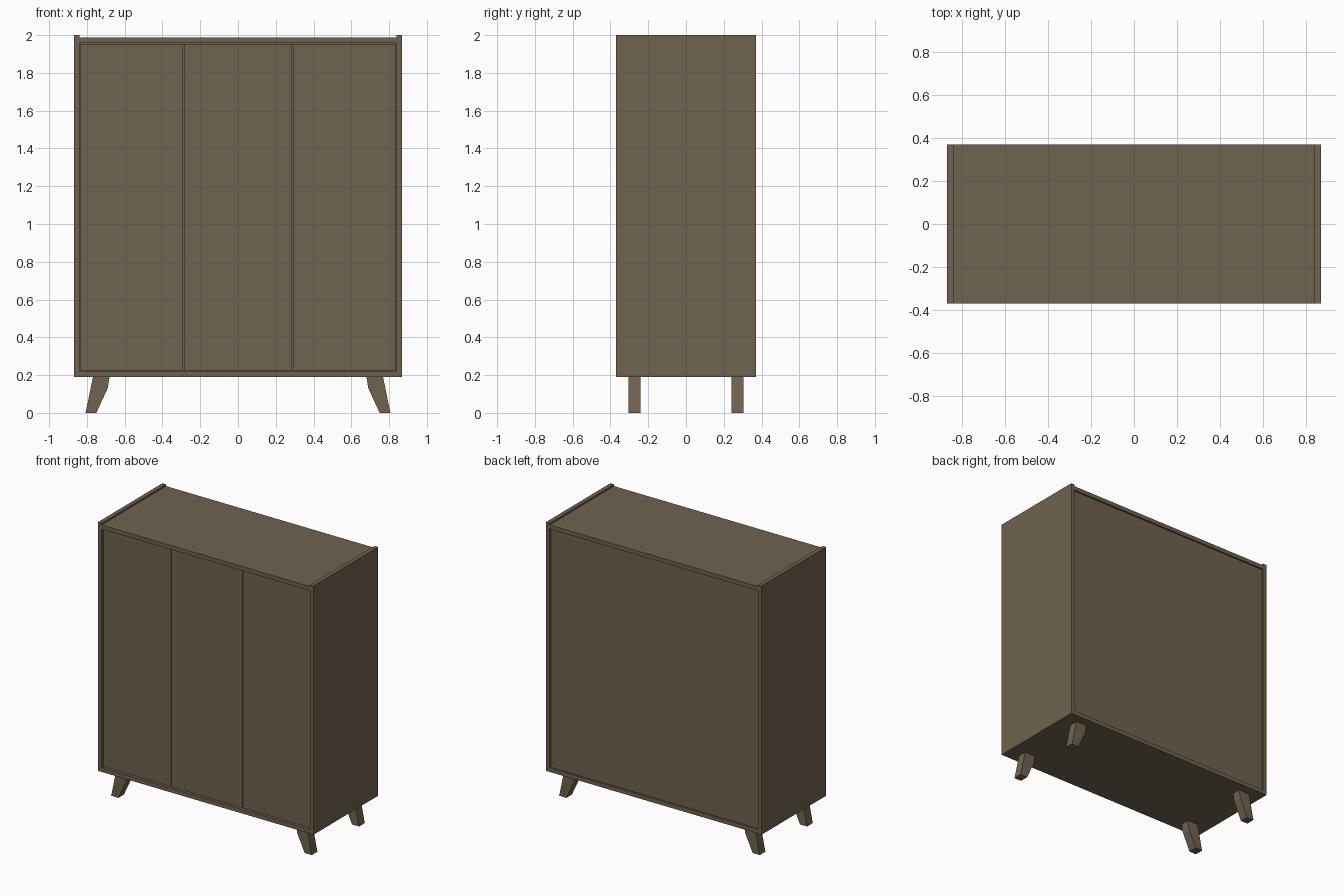
import bpy
import bmesh

if "Cube" in bpy.data.objects:
    bpy.data.objects.remove(bpy.data.objects["Cube"])

wood = bpy.data.materials.new("brown_wood")
wood.diffuse_color = (0.16, 0.125, 0.08, 1)
wood.use_nodes = True
wood.node_tree.nodes["Principled BSDF"].inputs["Base Color"].default_value = wood.diffuse_color


def finish(name, bm):
    bmesh.ops.recalc_face_normals(bm, faces=bm.faces)
    mesh = bpy.data.meshes.new(name)
    bm.to_mesh(mesh)
    bm.free()
    mesh.materials.append(wood)
    ob = bpy.data.objects.new(name, mesh)
    bpy.context.collection.objects.link(ob)
    return ob


def board(name, x, y, z):
    """Box from (min, max) ranges on each axis."""
    bm = bmesh.new()
    bmesh.ops.create_cube(bm, size=1)
    for v in bm.verts:
        for i, r in enumerate((x, y, z)):
            v.co[i] = r[0] if v.co[i] < 0 else r[1]
    return finish(name, bm)


def leg(name, side, y0, y1):
    """Splayed leg profile in XZ, extruded along Y."""
    profile = [(0.68, 0.19), (0.69, 0.13), (0.75, 0.0), (0.807, 0.0), (0.768, 0.19)]
    bm = bmesh.new()
    face = bm.faces.new([bm.verts.new((side * x, y0, z)) for x, z in profile])
    ext = bmesh.ops.extrude_face_region(bm, geom=[face], use_keep_orig=True)
    verts = [g for g in ext["geom"] if isinstance(g, bmesh.types.BMVert)]
    bmesh.ops.translate(bm, vec=(0, y1 - y0, 0), verts=verts)
    return finish(name, bm)


W, IN, D = 0.868, 0.838, 0.37   # outer half width, inner half width, half depth
GAP = 0.004

# Carcass: tall side panels with top and bottom boards between them
board("left_side_panel", (-W, -IN), (-D, D), (0.19, 2.0))
board("right_side_panel", (IN, W), (-D, D), (0.19, 2.0))
board("top_board", (-IN, IN), (-D, D), (1.957, 1.987))
board("bottom_board", (-IN, IN), (-D, D), (0.19, 0.22))

# Inset back panel
board("back_panel", (-IN, IN), (D - 0.03, D - 0.012), (0.22, 1.957))

# Three inset doors separated by narrow gaps
edges = [-IN + GAP / 2, -0.288, 0.288, IN - GAP / 2]
for name, a, b in zip(("left_door", "middle_door", "right_door"), edges, edges[1:]):
    board(name, (a + GAP / 2, b - GAP / 2), (-D + 0.015, -D + 0.035),
          (0.22 + GAP, 1.957 - GAP))

# Four splayed legs
for side, sname in ((-1, "left"), (1, "right")):
    leg(f"front_{sname}_leg", side, -0.305, -0.24)
    leg(f"back_{sname}_leg", side, 0.24, 0.305)
